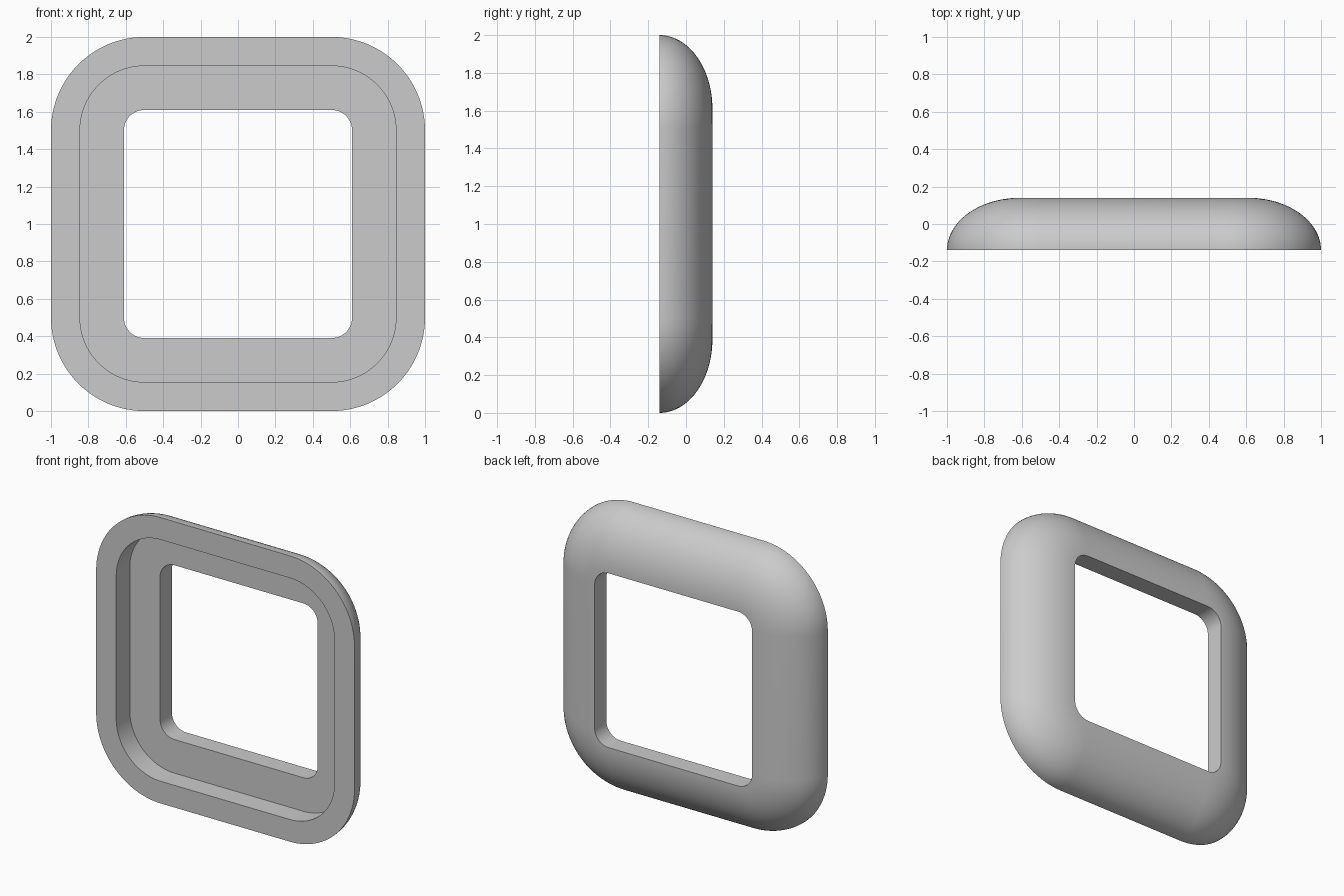
import bpy, bmesh, math
from mathutils import Vector

if "Cube" in bpy.data.objects:
    bpy.data.objects.remove(bpy.data.objects["Cube"], do_unlink=True)

CORNER = 0.5                      # corner arc centres sit at +-CORNER
OUTER, RECESS, INNER = 0.5, 0.345, 0.11
FRONT, STEP, BACK = -0.14, 0.01, 0.14
ARC, DOME = 24, 24                # segments per corner and across the dome

# Cross-section (radius from corner centre, depth): quarter-ellipse back, stepped front
profile = []
for i in range(DOME + 1):
    a = math.pi / 2 * i / DOME
    profile.append((INNER + (OUTER - INNER) * math.cos(a),
                    FRONT + (BACK - FRONT) * math.sin(a)))
profile += [(INNER, STEP), (RECESS, STEP), (RECESS, FRONT)]

# Path: a rounded square, as corner centre plus outward direction
path = []
for q in range(4):
    mid = math.radians(45 + 90 * q)
    centre = Vector((math.copysign(CORNER, math.cos(mid)),
                     math.copysign(CORNER, math.sin(mid))))
    for i in range(ARC + 1):
        a = math.radians(90) * (q + i / ARC)
        path.append((centre, Vector((math.cos(a), math.sin(a)))))

# Sweep the cross-section around the path
bm = bmesh.new()
rings = []
for centre, out in path:
    ring = []
    for r, y in profile:
        p = centre + out * r
        ring.append(bm.verts.new((p.x, y, p.y + 1)))
    rings.append(ring)
n = len(profile)
for k, ring in enumerate(rings):
    nxt = rings[(k + 1) % len(rings)]
    for j in range(n):
        m = (j + 1) % n
        bm.faces.new((ring[j], nxt[j], nxt[m], ring[m]))
bmesh.ops.recalc_face_normals(bm, faces=bm.faces)

mesh = bpy.data.meshes.new("rounded_frame")
bm.to_mesh(mesh)
bm.free()
frame = bpy.data.objects.new("rounded_frame", mesh)
bpy.context.collection.objects.link(frame)

# Single grey material
grey = bpy.data.materials.new("light_grey")
grey.use_nodes = True
grey.diffuse_color = (0.6, 0.6, 0.6, 1)
grey.node_tree.nodes["Principled BSDF"].inputs["Base Color"].default_value = (0.6, 0.6, 0.6, 1)
mesh.materials.append(grey)

# Smooth dome, crisp rims
bpy.ops.object.select_all(action="DESELECT")
frame.select_set(True)
bpy.context.view_layer.objects.active = frame
bpy.ops.object.shade_smooth_by_angle(angle=math.radians(30))
